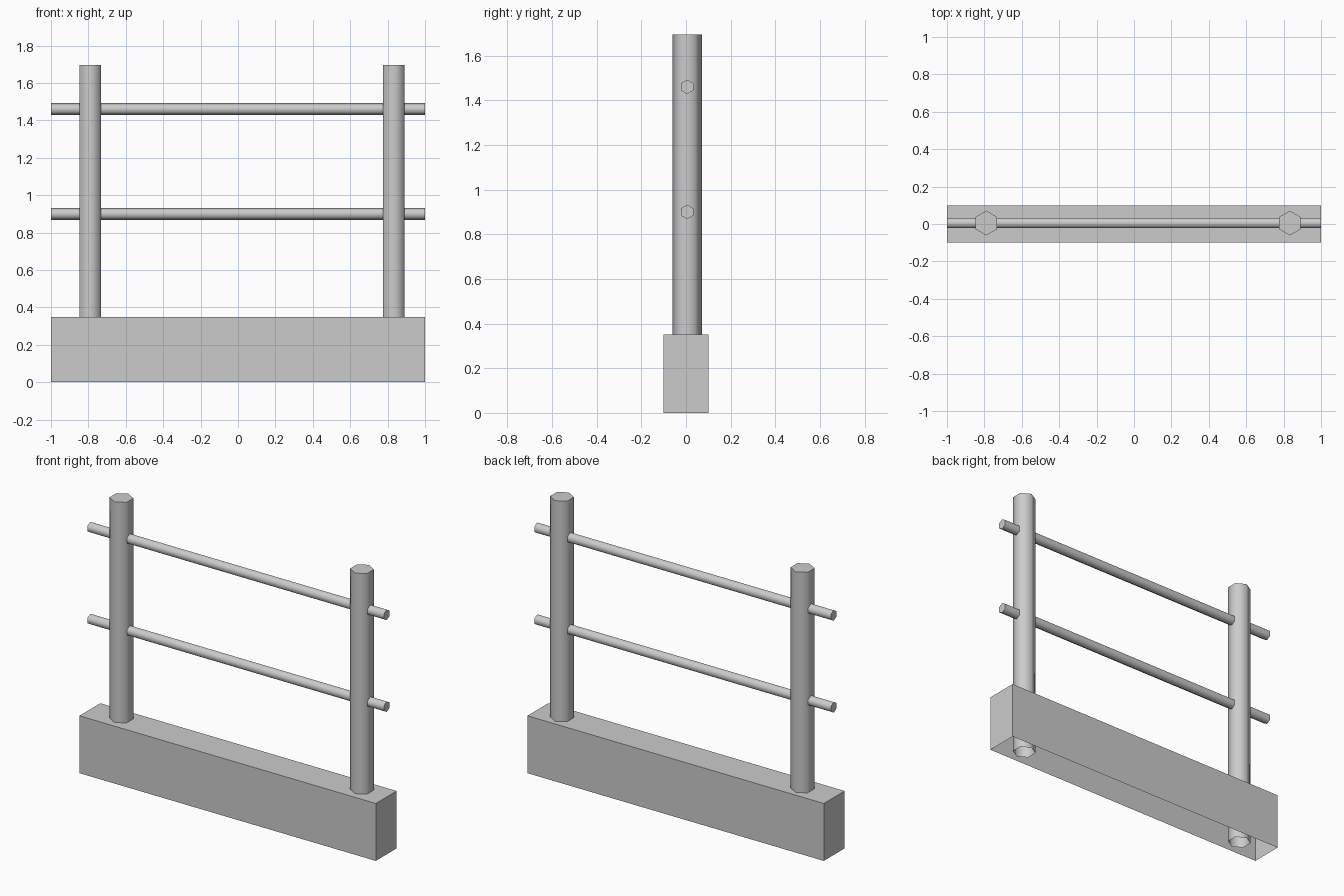
import bpy
import bmesh
from math import radians, pi
from mathutils import Matrix

cube = bpy.data.objects.get("Cube")
if cube:
    bpy.data.objects.remove(cube, do_unlink=True)

# Single plain grey
grey = bpy.data.materials.new("plain grey")
grey.use_nodes = True
colour = (0.6, 0.6, 0.6, 1)
grey.diffuse_color = colour
for node in grey.node_tree.nodes:
    if node.type == 'BSDF_PRINCIPLED':
        node.inputs["Base Color"].default_value = colour


def finish(name, bm, smooth=False):
    mesh = bpy.data.meshes.new(name)
    bm.to_mesh(mesh)
    bm.free()
    mesh.materials.append(grey)
    ob = bpy.data.objects.new(name, mesh)
    bpy.context.collection.objects.link(ob)
    if smooth:
        bpy.ops.object.select_all(action='DESELECT')
        ob.select_set(True)
        bpy.context.view_layer.objects.active = ob
        bpy.ops.object.shade_smooth_by_angle(angle=radians(65))
    return ob


def open_bottom(bm):
    bottom = [f for f in bm.faces if f.normal.z < -0.9]
    bmesh.ops.delete(bm, geom=bottom, context='FACES_ONLY')


def hex_bar(radius, length, matrix):
    bm = bmesh.new()
    bmesh.ops.create_cone(bm, cap_ends=True, segments=6, radius1=radius,
                          radius2=radius, depth=length, matrix=matrix)
    bm.normal_update()
    return bm


# Base block, a shell open underneath
base_height = 0.35
bm = bmesh.new()
bmesh.ops.create_cube(bm, size=1, matrix=Matrix.Translation((0, 0, base_height / 2))
                      @ Matrix.Diagonal((2, 0.2, base_height, 1)))
bm.normal_update()
open_bottom(bm)
finish("base_block", bm)

# Upright posts, hexagonal with corners to front and back, open underneath
post_height = 1.695
bar_y = 0.005
for side, x in (("right", -0.79), ("left", 0.833)):
    bm = hex_bar(0.066, post_height, Matrix.Translation((x, bar_y, post_height / 2)))
    open_bottom(bm)
    finish(side + "_post", bm, smooth=True)

# Horizontal rails, hexagonal with corners up and down
for level, z in (("lower", 0.9), ("upper", 1.46)):
    turn = Matrix.Rotation(pi / 2, 4, 'Y') @ Matrix.Rotation(pi / 2, 4, 'Z')
    bm = hex_bar(0.032, 2, Matrix.Translation((0, bar_y, z)) @ turn)
    # Keep a corner pointing straight up
    top = max(v.co.z for v in bm.verts)
    if top < z + 0.03:
        bmesh.ops.rotate(bm, verts=bm.verts, cent=(0, bar_y, z),
                         matrix=Matrix.Rotation(pi / 6, 3, 'X'))
    finish(level + "_rail", bm, smooth=True)
